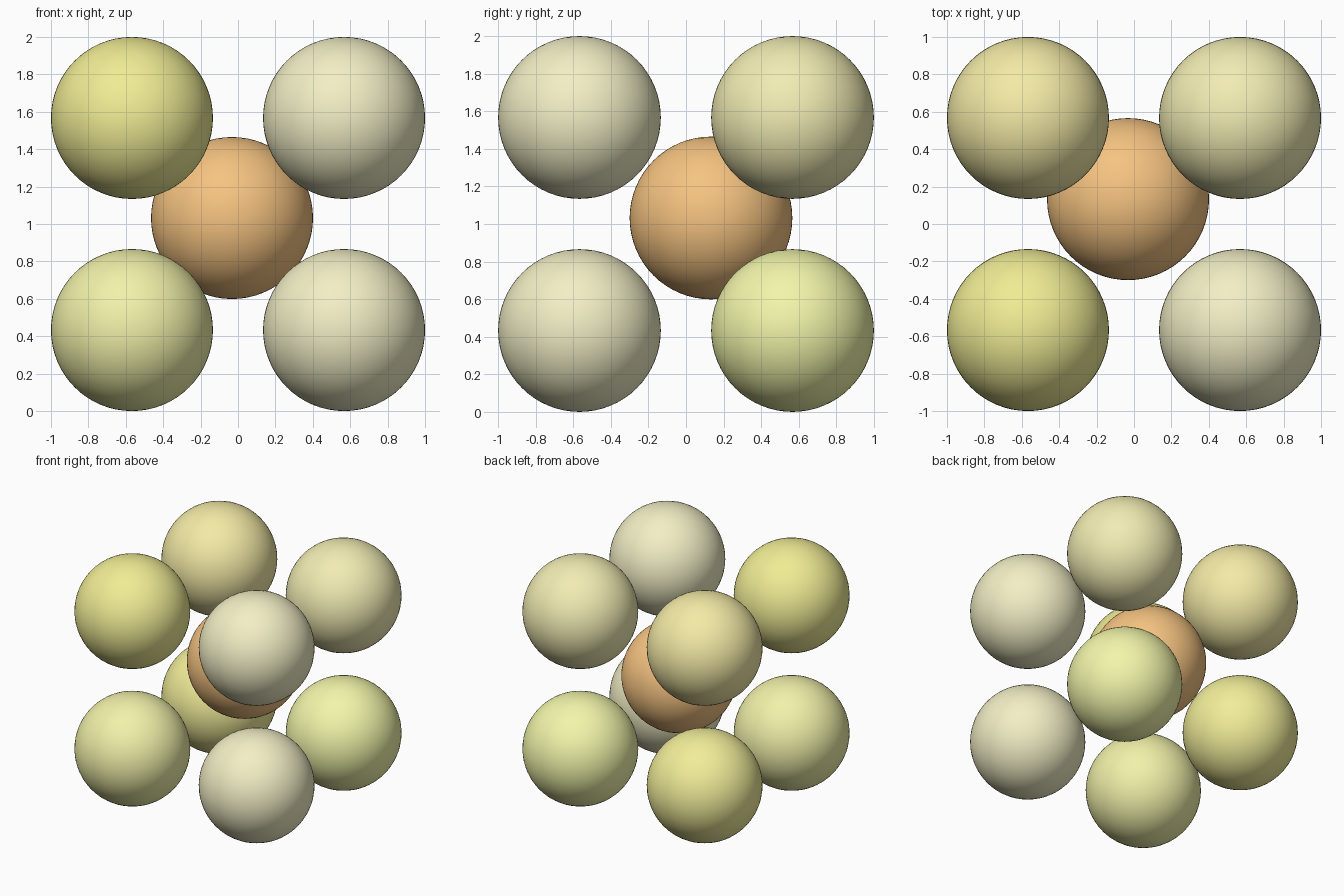
import bpy

if "Cube" in bpy.data.objects:
    bpy.data.objects.remove(bpy.data.objects["Cube"])

R = 0.433          # radius shared by all spheres
A = 0.567          # half spacing of the corner spheres


def ball(name, loc, color):
    bpy.ops.mesh.primitive_uv_sphere_add(segments=64, ring_count=32, radius=R, location=loc)
    ob = bpy.context.object
    ob.name = name
    bpy.ops.object.shade_smooth()
    mat = bpy.data.materials.new(name + "_color")
    mat.diffuse_color = (*color, 1)
    mat.use_nodes = True
    mat.node_tree.nodes["Principled BSDF"].inputs["Base Color"].default_value = mat.diffuse_color
    ob.data.materials.append(mat)


# Corner spheres: (x side, y side, z side) -> colour
corners = {
    (-1, -1, 1): (0.87, 0.84, 0.30),
    (1, -1, 1): (0.89, 0.86, 0.56),
    (-1, 1, 1): (0.90, 0.82, 0.38),
    (1, 1, 1): (0.88, 0.84, 0.45),
    (-1, -1, -1): (0.88, 0.88, 0.40),
    (1, -1, -1): (0.89, 0.86, 0.56),
    (-1, 1, -1): (0.88, 0.85, 0.32),
    (1, 1, -1): (0.89, 0.92, 0.40),
}
for (x, y, z), color in corners.items():
    name = "corner_%s_%s_%s" % ("right" if x > 0 else "left",
                                "back" if y > 0 else "front",
                                "top" if z > 0 else "bottom")
    ball(name, (x * A, y * A, 1 + z * A), color)

# Off-centre inner sphere
ball("center_sphere", (-0.032, 0.133, 1.032), (0.92, 0.55, 0.22))
